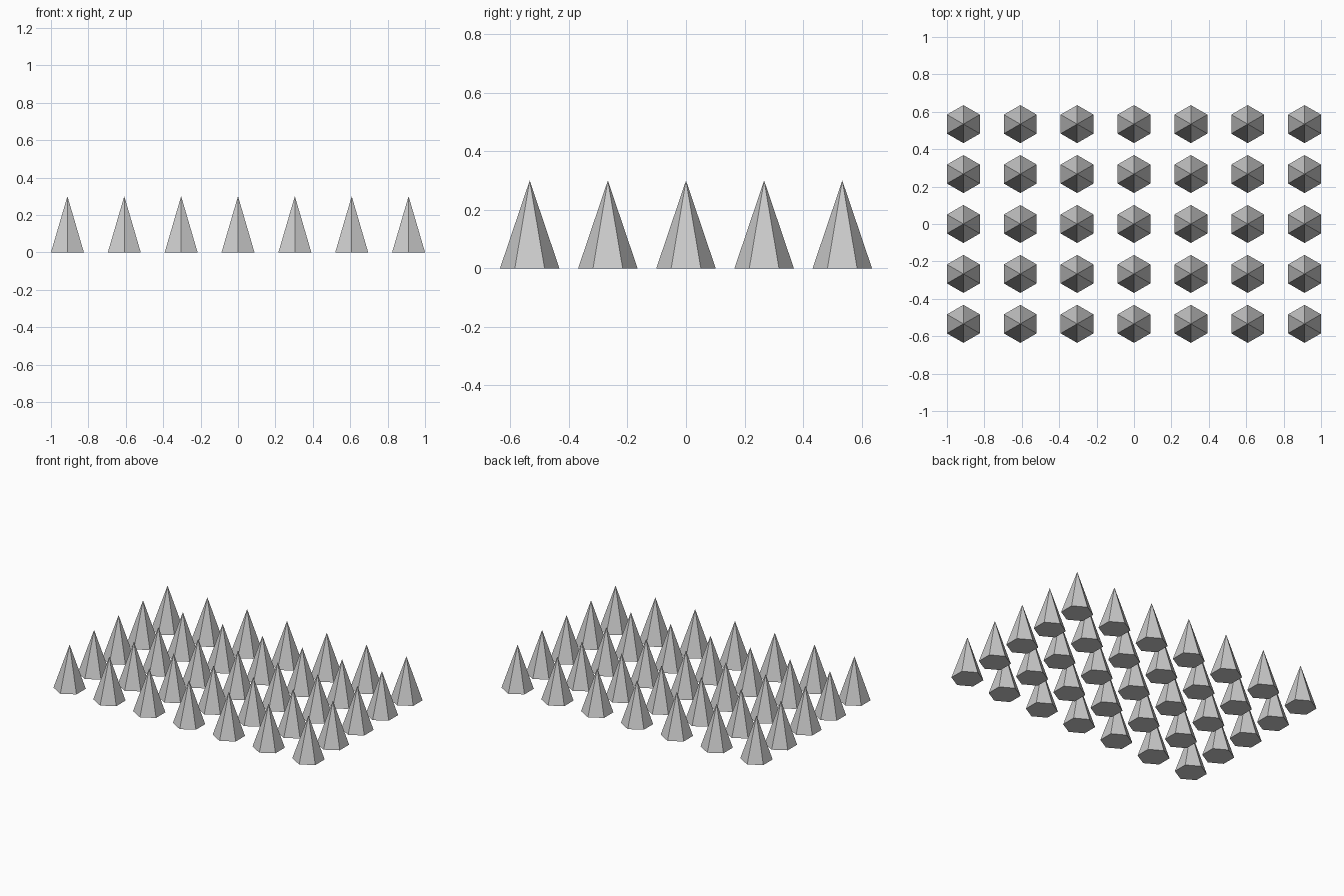
import bpy

if "Cube" in bpy.data.objects:
    bpy.data.objects.remove(bpy.data.objects["Cube"])

COLS, ROWS = 7, 5
STEP_X, STEP_Y = 0.304, 0.267
RADIUS, HEIGHT = 0.1015, 0.30

# One six-sided spike, a corner pointing along y, base on z = 0
bpy.ops.mesh.primitive_cone_add(vertices=6, radius1=RADIUS, radius2=0,
                                depth=HEIGHT, location=(0, 0, 0))
first = bpy.context.object
mesh = first.data
mesh.name = "spike"
for v in mesh.vertices:
    v.co.z += HEIGHT / 2
bpy.data.objects.remove(first)

# Grid of spikes sharing the same mesh
for j in range(ROWS):
    for i in range(COLS):
        spike = bpy.data.objects.new(f"spike_row{j + 1}_col{i + 1}", mesh)
        spike.location = ((i - (COLS - 1) / 2) * STEP_X,
                          (j - (ROWS - 1) / 2) * STEP_Y, 0)
        bpy.context.collection.objects.link(spike)
